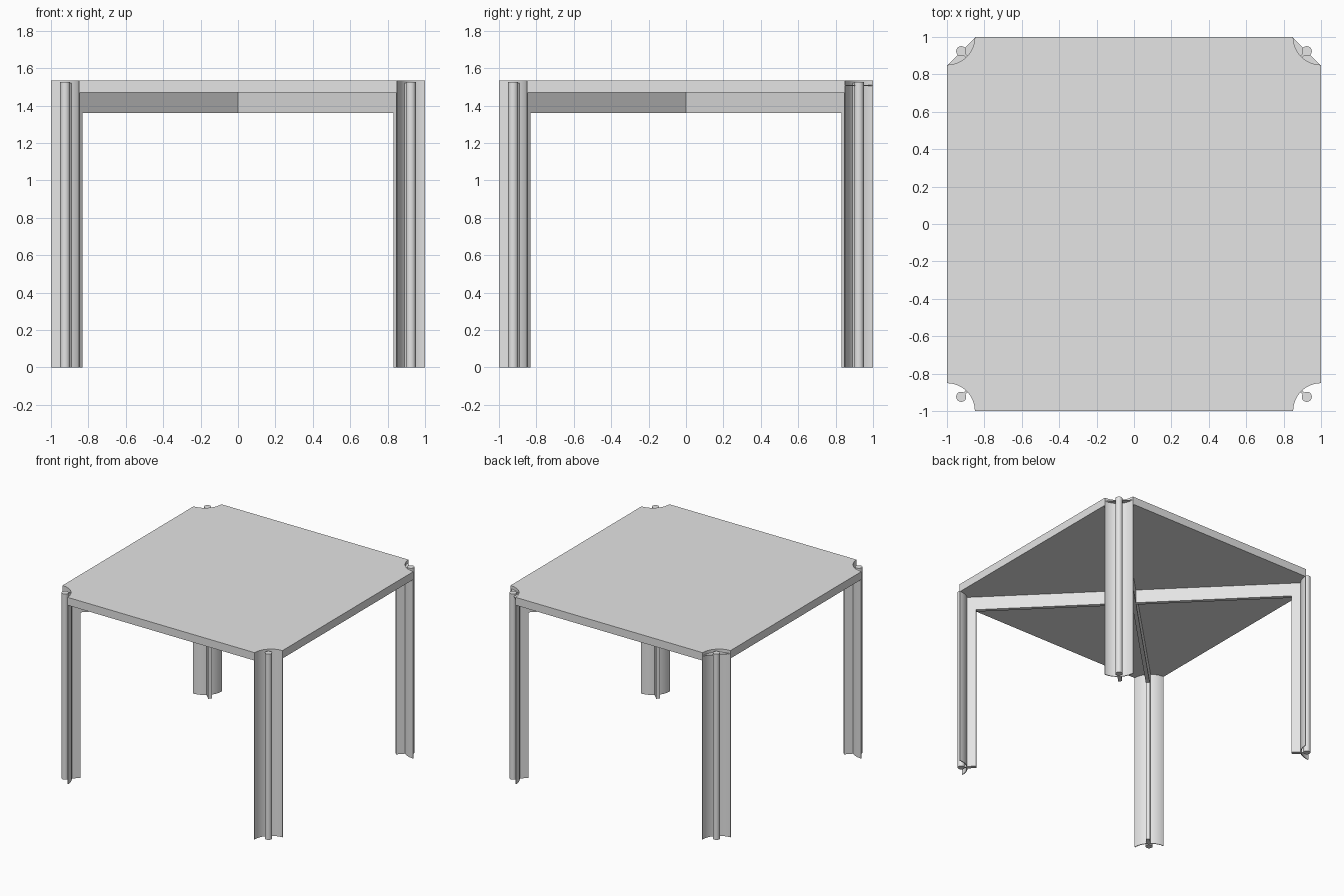
import bpy, bmesh
from math import cos, sin, pi, radians
from mathutils import Vector

if "Cube" in bpy.data.objects:
    bpy.data.objects.remove(bpy.data.objects["Cube"])

grey = bpy.data.materials.new("light_grey")
grey.use_nodes = True
grey.diffuse_color = (0.78, 0.78, 0.78, 1)
grey.node_tree.nodes["Principled BSDF"].inputs["Base Color"].default_value = (0.78, 0.78, 0.78, 1)

TOP, UNDER, BEAM_LOW = 1.535, 1.47, 1.36
NOTCH = 0.155          # radius of the scooped corners
SHEET = 0.006          # thickness of the curved leg shell
FIN = 0.03             # thickness of the fins and cross beams
FIN_END = 0.843 * 2 ** 0.5
ROD = 0.924 * 2 ** 0.5


def prism(name, points, low, high, smooth=False):
    """Extrude a closed outline from low to high."""
    bm = bmesh.new()
    face = bm.faces.new([bm.verts.new((p[0], p[1], low)) for p in points])
    result = bmesh.ops.extrude_face_region(bm, geom=[face])
    verts = [v for v in result["geom"] if isinstance(v, bmesh.types.BMVert)]
    bmesh.ops.translate(bm, verts=verts, vec=(0, 0, high - low))
    bmesh.ops.recalc_face_normals(bm, faces=bm.faces)
    mesh = bpy.data.meshes.new(name)
    bm.to_mesh(mesh)
    bm.free()
    obj = bpy.data.objects.new(name, mesh)
    bpy.context.collection.objects.link(obj)
    mesh.materials.append(grey)
    if smooth:
        bpy.ops.object.select_all(action='DESELECT')
        obj.select_set(True)
        bpy.context.view_layer.objects.active = obj
        bpy.ops.object.shade_smooth_by_angle(angle=radians(35))
    return obj


def arc(sx, sy, radius, steps=16):
    """Quarter circle around a table corner, bulging towards the centre."""
    return [(sx - sx * radius * cos(a), sy - sy * radius * sin(a))
            for a in (pi / 2 * i / steps for i in range(steps + 1))]


def bar(sx, sy, start, end, width):
    """Rectangle along the diagonal towards one corner."""
    along = Vector((sx, sy)).normalized()
    side = Vector((-along.y, along.x)) * width / 2
    return [along * start - side, along * end - side, along * end + side, along * start + side]


# Tabletop with scooped corners
outline = []
for sx, sy in ((1, 1), (-1, 1), (-1, -1), (1, -1)):
    corner = arc(sx, sy, NOTCH)
    outline += corner if sx * sy < 0 else corner[::-1]
prism("tabletop", outline, UNDER, TOP, smooth=True)

# Crossed beams under the top
reach = 1.414 - NOTCH
prism("cross_beam_a", bar(1, 1, -reach, reach, FIN), BEAM_LOW, UNDER)
prism("cross_beam_b", bar(1, -1, -reach, reach, FIN), BEAM_LOW, UNDER)

# Legs: curved shell, inner fin, outer rod and the web that joins them
for sx, sy in ((1, 1), (-1, 1), (-1, -1), (1, -1)):
    label = ("back" if sy > 0 else "front") + ("_left" if sx > 0 else "_right")
    shell = arc(sx, sy, NOTCH) + arc(sx, sy, NOTCH - SHEET)[::-1]
    prism(label + "_leg_shell", shell, 0, TOP, smooth=True)
    prism(label + "_leg_fin", bar(sx, sy, FIN_END, reach + SHEET / 2, FIN), 0, UNDER)
    prism(label + "_leg_web", bar(sx, sy, reach, ROD, 0.012), 0, 1.52)
    centre = Vector((sx, sy)).normalized() * ROD
    circle = [centre + Vector((cos(2 * pi * i / 20), sin(2 * pi * i / 20))) * 0.027
              for i in range(20)]
    prism(label + "_leg_rod", circle, 0, 1.525, smooth=True)
    # Thin filler plate across the scoop of the back corners
    if sy > 0:
        prism(label + "_corner_plate", arc(sx, sy, NOTCH), 1.505, 1.51)
